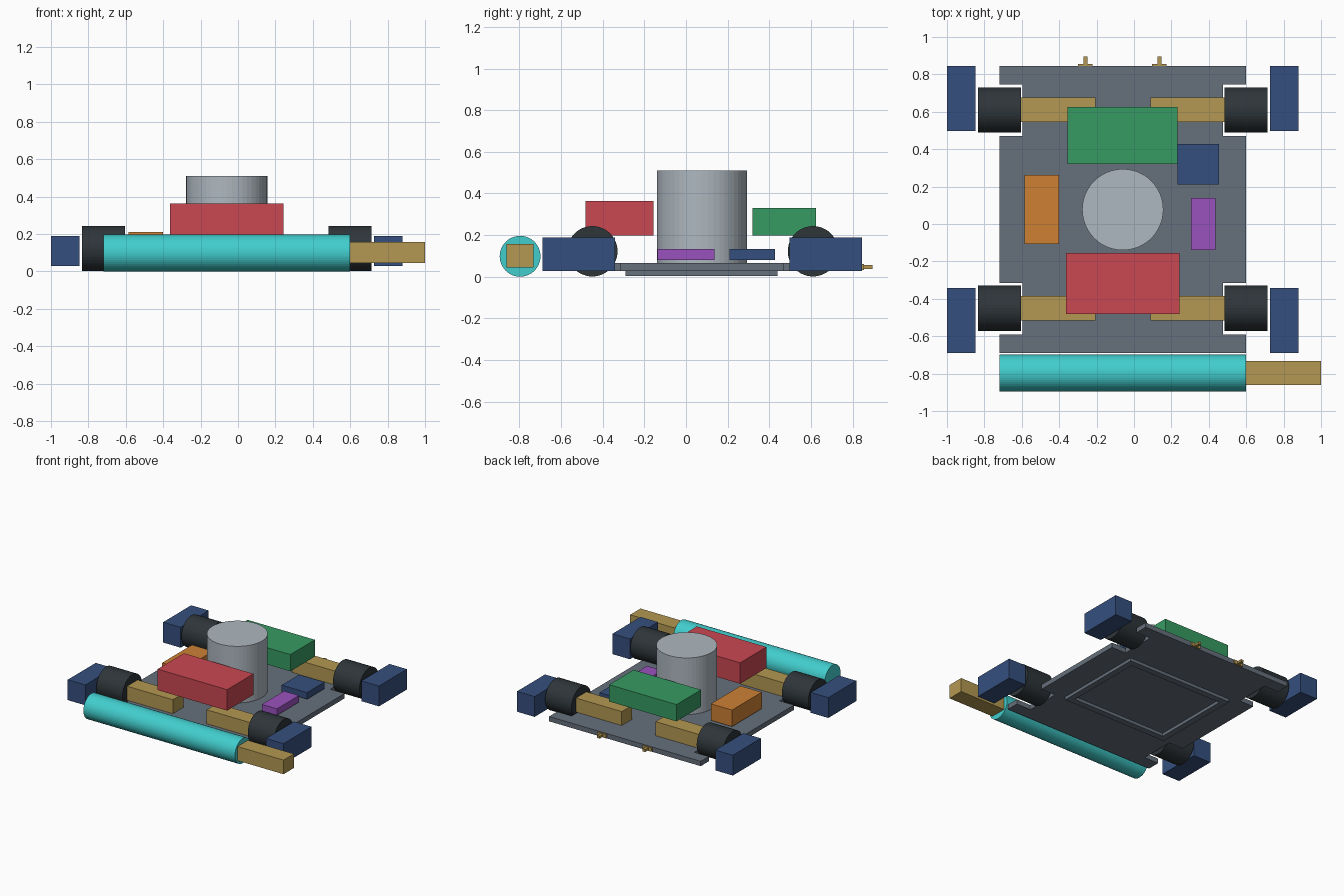
import bpy, bmesh, math
from mathutils import Matrix

if "Cube" in bpy.data.objects:
    bpy.data.objects.remove(bpy.data.objects["Cube"])

CX = -0.06          # chassis centre line
CY = 0.08


def material(name, rgb):
    def linear(c):
        c /= 255
        return c / 12.92 if c <= 0.04045 else ((c + 0.055) / 1.055) ** 2.4
    m = bpy.data.materials.new(name)
    m.diffuse_color = (*[linear(c) for c in rgb], 1)
    m.use_nodes = True
    m.node_tree.nodes["Principled BSDF"].inputs["Base Color"].default_value = m.diffuse_color
    return m


SLATE = material("slate", (102, 112, 124))
GOLD = material("brass", (180, 152, 82))
GREEN = material("green", (54, 155, 98))
RED = material("red", (202, 72, 82))
TEAL = material("teal", (66, 206, 206))
ORANGE = material("orange", (205, 128, 52))
PURPLE = material("purple", (154, 82, 190))
NAVY = material("navy", (53, 79, 126))
BLACK = material("rubber black", (46, 53, 57))
SILVER = material("silver", (174, 184, 192))


def finish(bm, name, mat):
    bmesh.ops.recalc_face_normals(bm, faces=bm.faces)
    me = bpy.data.meshes.new(name)
    bm.to_mesh(me)
    bm.free()
    me.materials.append(mat)
    ob = bpy.data.objects.new(name, me)
    bpy.context.collection.objects.link(ob)
    return ob


def box(name, mat, x, y, z):
    bm = bmesh.new()
    size = [b - a for a, b in (x, y, z)]
    mid = [(a + b) / 2 for a, b in (x, y, z)]
    bmesh.ops.create_cube(bm, size=1, matrix=Matrix.Translation(mid) @ Matrix.Diagonal((*size, 1)))
    return finish(bm, name, mat)


def cylinder(name, mat, centre, radius, length, along_x=False, sides=48):
    bm = bmesh.new()
    turn = Matrix.Rotation(math.pi / 2, 4, 'Y') if along_x else Matrix()
    bmesh.ops.create_cone(bm, cap_ends=True, segments=sides, radius1=radius, radius2=radius,
                          depth=length, matrix=Matrix.Translation(centre) @ turn)
    return finish(bm, name, mat)


def slab(name, mat, outline, z0, z1):
    bm = bmesh.new()
    face = bm.faces.new([bm.verts.new((x, y, z0)) for x, y in outline])
    up = bmesh.ops.extrude_face_region(bm, geom=[face])["geom"]
    bmesh.ops.translate(bm, vec=(0, 0, z1 - z0), verts=[v for v in up if isinstance(v, bmesh.types.BMVert)])
    return finish(bm, name, mat)


# Chassis plate with four wheel notches
edge = [(0.66, -0.69), (0.66, -0.59), (0.535, -0.59), (0.535, -0.315), (0.66, -0.315),
        (0.66, 0.47), (0.535, 0.47), (0.535, 0.745), (0.66, 0.745), (0.66, 0.845)]
slab("chassis_plate", SLATE,
     [(CX + x, y) for x, y in edge] + [(CX - x, y) for x, y in reversed(edge)], 0.027, 0.065)

# Raised rectangular rim under the chassis
HX, HY, W = 0.46, 0.365, 0.05
for s, side in ((-1, "left"), (1, "right")):
    a, b = sorted((CX + s * HX, CX + s * (HX - W)))
    box("under_rim_" + side, SLATE, (a, b), (CY - 0.005 - HY, CY - 0.005 + HY), (0.003, 0.027))
for s, side in ((-1, "front"), (1, "back")):
    a, b = sorted((CY - 0.005 + s * HY, CY - 0.005 + s * (HY - W)))
    box("under_rim_" + side, SLATE, (CX - HX + W, CX + HX - W), (a, b), (0.003, 0.027))

# Wheels, drive motors and outer guards
for s, side in ((-1, "left"), (1, "right")):
    for y, end, guard in ((-0.45, "front", (-0.69, -0.342)), (0.61, "back", (0.497, 0.845))):
        tag = end + "_" + side
        cylinder("wheel_" + tag, BLACK, (CX + s * 0.66, y, 0.122), 0.121, 0.23, True)
        x = sorted((CX + s * 0.147, CX + s * 0.545))
        box("drive_motor_" + tag, GOLD, x, (y - 0.065, y + 0.065), (0.066, 0.176))
        x = sorted((CX + s * 0.787, CX + s * 0.94))
        box("guard_block_" + tag, NAVY, x, guard, (0.028, 0.188))

# Front roller with its motor
cylinder("front_roller", TEAL, (CX, -0.797, 0.098), 0.098, 1.32, True)
box("roller_motor", GOLD, (0.6, 1.0), (-0.862, -0.733), (0.045, 0.156))

# Central drum and the component boxes
cylinder("central_drum", SILVER, (CX, CY - 0.003, 0.288), 0.217, 0.445)
box("front_box", RED, (-0.363, 0.243), (-0.482, -0.155), (0.198, 0.363))
box("rear_box", GREEN, (-0.355, 0.232), (0.32, 0.625), (0.198, 0.33))
box("left_box", ORANGE, (-0.585, -0.4), (-0.107, 0.263), (0.08, 0.21))
box("right_slim_box", PURPLE, (0.304, 0.435), (-0.138, 0.138), (0.08, 0.132))
box("right_flat_box", NAVY, (0.233, 0.455), (0.21, 0.427), (0.08, 0.132))

# Contact pins on the rear edge
for x, side in ((-0.26, "left"), (0.136, "right")):
    box("contact_base_" + side, GOLD, (x - 0.039, x + 0.039), (0.845, 0.855), (0.031, 0.061))
    box("contact_pin_" + side, GOLD, (x - 0.011, x + 0.011), (0.855, 0.895), (0.037, 0.056))
